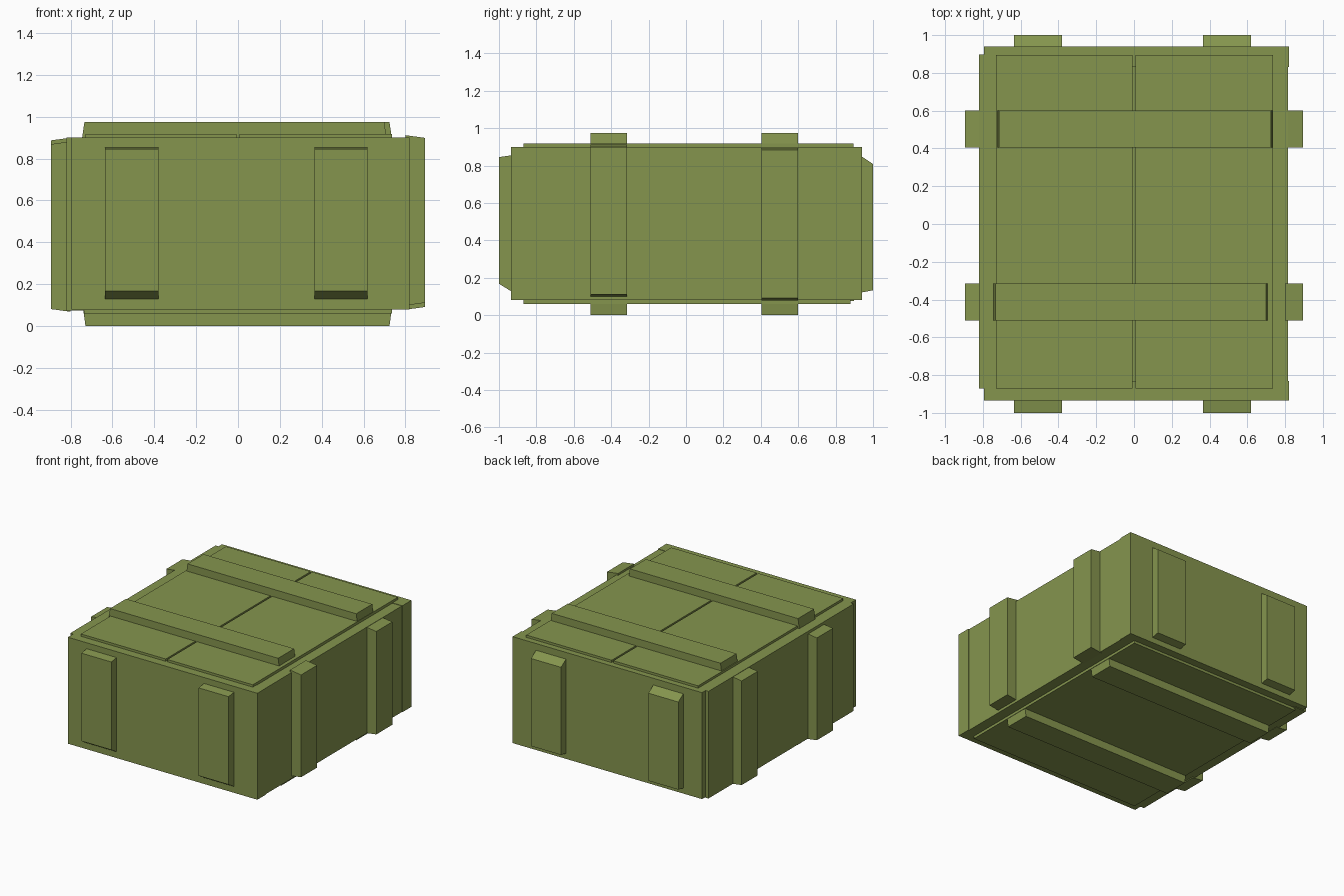
import bpy, bmesh

if "Cube" in bpy.data.objects:
    bpy.data.objects.remove(bpy.data.objects["Cube"])

olive = bpy.data.materials.new("olive green paint")
olive.diffuse_color = (0.235, 0.301, 0.076, 1)
olive.use_nodes = True
olive.node_tree.nodes["Principled BSDF"].inputs["Base Color"].default_value = olive.diffuse_color


def slab(name, axis, near, far):
    """Solid between two rectangles (pos, u0, u1, v0, v1) lying across an axis."""
    bm = bmesh.new()
    rings = []
    for pos, u0, u1, v0, v1 in (near, far):
        ring = []
        for u, v in ((u0, v0), (u1, v0), (u1, v1), (u0, v1)):
            co = [u, v]
            co.insert("xyz".index(axis), pos)
            ring.append(bm.verts.new(co))
        rings.append(ring)
    a, b = rings
    bm.faces.new(a)
    bm.faces.new(b)
    for i in range(4):
        j = (i + 1) % 4
        bm.faces.new((a[i], a[j], b[j], b[i]))
    bmesh.ops.recalc_face_normals(bm, faces=bm.faces)
    mesh = bpy.data.meshes.new(name)
    bm.to_mesh(mesh)
    bm.free()
    mesh.materials.append(olive)
    ob = bpy.data.objects.new(name, mesh)
    bpy.context.collection.objects.link(ob)


def box(name, x0, x1, y0, y1, z0, z1):
    slab(name, "z", (z0, x0, x1, y0, y1), (z1, x0, x1, y0, y1))


# crate walls
box("front_wall", -0.795, 0.82, -0.935, -0.83, 0.08, 0.90)
box("back_wall", -0.795, 0.82, 0.83, 0.94, 0.08, 0.90)
box("left_wall", -0.82, -0.72, -0.87, 0.897, 0.075, 0.90)
box("right_wall", 0.72, 0.815, -0.90, 0.90, 0.08, 0.897)

# lid boards with a narrow gap, and the floor
box("left_lid_board", -0.73, -0.007, -0.87, 0.895, 0.86, 0.918)
box("right_lid_board", 0.007, 0.735, -0.87, 0.895, 0.86, 0.918)
box("floor_board", -0.735, 0.735, -0.87, 0.88, 0.06, 0.12)

# battens across the lid and the floor, ends slightly tapered
FRONT, BACK = (-0.51, -0.315), (0.405, 0.60)
for name, ys, x0, x1 in (("front", FRONT, -0.745, 0.71), ("back", BACK, -0.725, 0.735)):
    slab(name + "_lid_batten", "z", (0.90, x0, x1, *ys),
         (0.975, x0 + 0.011, x1 - 0.011, *ys))
for name, ys, x0, x1 in (("front", FRONT, -0.74, 0.735), ("back", BACK, -0.735, 0.735)):
    slab(name + "_floor_batten", "z", (0.08, x0, x1, *ys),
         (0.0, x0 + 0.011, x1 - 0.011, *ys))

# upright battens on the long sides
for name, side, ys, z0, z1 in (("front_right", 1, FRONT, 0.098, 0.912),
                               ("back_right", 1, BACK, 0.078, 0.897),
                               ("front_left", -1, FRONT, 0.068, 0.882),
                               ("back_left", -1, BACK, 0.072, 0.90)):
    slab(name + "_side_batten", "x", (side * 0.80, *ys, z0, z1),
         (side * 0.895, *ys, z0 + 0.013, z1 - 0.013))

# upright battens on the ends, bevelled top and bottom
for name, xs in (("left", (-0.635, -0.38)), ("right", (0.365, 0.62))):
    slab("front_" + name + "_end_batten", "y", (-0.93, *xs, 0.125, 0.855),
         (-1.0, *xs, 0.168, 0.845))
    slab("back_" + name + "_end_batten", "y", (0.93, *xs, 0.12, 0.855),
         (1.0, *xs, 0.133, 0.808))
